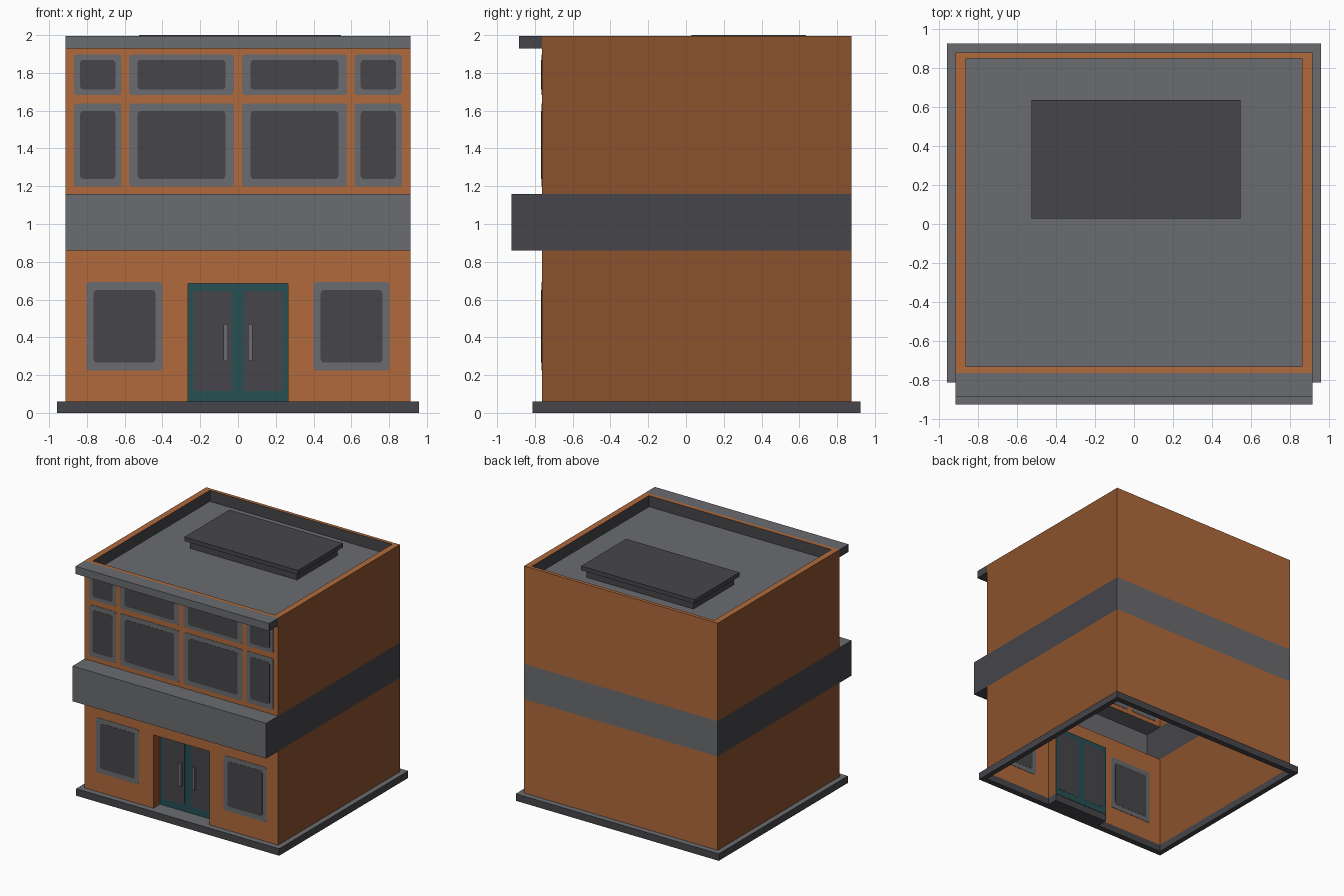
import bpy, bmesh, math

if "Cube" in bpy.data.objects:
    bpy.data.objects.remove(bpy.data.objects["Cube"])


def material(name, rgb):
    m = bpy.data.materials.new(name)
    lin = [(c / 255 / 12.92) if c < 10 else ((c / 255 + 0.055) / 1.055) ** 2.4 for c in rgb]
    m.diffuse_color = (*lin, 1)
    m.use_nodes = True
    m.node_tree.nodes["Principled BSDF"].inputs["Base Color"].default_value = m.diffuse_color
    return m


MATS = [material("orange wall", (176, 106, 60)), material("brown side wall", (139, 82, 45)),
        material("grey trim", (107, 108, 112)), material("dark grey", (70, 69, 74)),
        material("teal door", (38, 80, 84))]
ORANGE, BROWN, GREY, DARK, TEAL = range(5)


def finish(bm, name):
    me = bpy.data.meshes.new(name)
    bm.to_mesh(me)
    bm.free()
    for m in MATS:
        me.materials.append(m)
    ob = bpy.data.objects.new(name, me)
    bpy.context.collection.objects.link(ob)
    return ob


def face(bm, verts, mat):
    f = bm.faces.new(verts)
    f.material_index = mat
    return f


def loft(bm, levels, mats, top=None, bottom=None, skip=()):
    """Join rectangles (x0, x1, y0, y1, z); mats = (front/back, sides) per strip."""
    loops = [[bm.verts.new(p) for p in ((x0, y0, z), (x1, y0, z), (x1, y1, z), (x0, y1, z))]
             for x0, x1, y0, y1, z in levels]
    for i, (lo, up) in enumerate(zip(loops, loops[1:])):
        for j in range(4):
            if (i, j) in skip:
                continue
            k = (j + 1) % 4
            f = face(bm, (lo[j], lo[k], up[k], up[j]), mats[i][j % 2])
            if f.calc_area() < 1e-6:
                bm.faces.remove(f)
    if top is not None:
        face(bm, loops[-1], top)
    if bottom is not None:
        face(bm, loops[0][::-1], bottom)


def box(name, x0, x1, y0, y1, z0, z1, front, side, top, bottom):
    bm = bmesh.new()
    loft(bm, [(x0, x1, y0, y1, z0), (x0, x1, y0, y1, z1)], [(front, side)], top, bottom)
    return finish(bm, name)


def plate(name, x0, x1, z0, z1, y, half, r, mat):
    """Thin upright plate with rounded corners, centred on depth y."""
    pts = []
    for cx, cz, a in ((x1 - r, z1 - r, 0), (x0 + r, z1 - r, 90), (x0 + r, z0 + r, 180), (x1 - r, z0 + r, 270)):
        for s in range(4):
            t = math.radians(a + s * 30)
            pts.append((cx + r * math.cos(t), cz + r * math.sin(t)))
    bm = bmesh.new()
    fr = [bm.verts.new((x, y - half, z)) for x, z in pts]
    bk = [bm.verts.new((x, y + half, z)) for x, z in pts]
    face(bm, fr, mat)
    face(bm, bk[::-1], mat)
    for i in range(len(pts)):
        j = (i + 1) % len(pts)
        face(bm, (fr[j], fr[i], bk[i], bk[j]), mat)
    return finish(bm, name)


X, YF, YB = 0.913, -0.762, 0.877      # wall outline
BAND = -0.925                         # front of projecting band
DX, DZ, DY = 0.264, 0.685, -0.67      # door opening and its depth
G = 0.06                              # plinth height

# Hollow shell: walls, band, parapet and sunken roof
bm = bmesh.new()
wall = (ORANGE, BROWN)
loft(bm, [(-X, X, YF, YB, G), (-X, X, YF, YB, 0.86), (-X, X, BAND, YB, 0.86),
          (-X, X, BAND, YB, 1.16), (-X, X, YF, YB, 1.16), (-X, X, YF, YB, 1.995),
          (-0.86, 0.86, -0.73, 0.848, 1.995), (-0.86, 0.86, -0.73, 0.848, 1.9)],
     [wall, (DARK, DARK), (GREY, DARK), (GREY, GREY), wall, (ORANGE, ORANGE), (DARK, DARK)],
     top=GREY, skip={(0, 0)})


def quad(pts, mat):
    face(bm, [bm.verts.new(p) for p in pts], mat)


# Ground floor front around the door opening
for x0, x1, z0 in ((-X, -DX, G), (DX, X, G), (-DX, DX, DZ)):
    quad(((x0, YF, z0), (x1, YF, z0), (x1, YF, 0.86), (x0, YF, 0.86)), ORANGE)
# Door recess
quad(((-DX, YF, G), (-DX, DY, G), (-DX, DY, DZ), (-DX, YF, DZ)), BROWN)
quad(((DX, DY, G), (DX, YF, G), (DX, YF, DZ), (DX, DY, DZ)), BROWN)
quad(((-DX, YF, DZ), (-DX, DY, DZ), (DX, DY, DZ), (DX, YF, DZ)), BROWN)
finish(bm, "building_shell")

# Plinth ring and door step
bm = bmesh.new()
outer, inner = (-0.957, 0.957, -0.812, 0.925), (-X, X, YF, YB)
loft(bm, [(*outer, 0), (*outer, G), (*inner, G), (*inner, 0), (*outer, 0)],
     [(DARK, DARK), (GREY, GREY), (DARK, DARK), (DARK, DARK)])
finish(bm, "plinth")
box("door_step", -DX, DX, YF, DY, 0, G, DARK, DARK, GREY, DARK)

# Cornice and roof hatch
box("cornice", -X, X, -0.885, YF, 1.93, 1.995, GREY, DARK, GREY, DARK)
box("hatch_base", -0.495, 0.515, 0.058, 0.605, 1.9, 1.965, DARK, DARK, DARK, DARK)
box("hatch_lid", -0.525, 0.545, 0.028, 0.635, 1.965, 2.0, DARK, DARK, DARK, DARK)

# Windows: x range, z range, frame margins, mirrored to both sides
WINDOWS = {"shop": (0.4, 0.803, 0.225, 0.692, 0.038, 0.041),
           "upper_inner": (0.022, 0.577, 1.198, 1.638, 0.045, 0.04),
           "upper_outer": (0.617, 0.868, 1.198, 1.638, 0.032, 0.04),
           "top_inner": (0.022, 0.577, 1.683, 1.898, 0.045, 0.029),
           "top_outer": (0.617, 0.868, 1.683, 1.898, 0.032, 0.029)}
for side, s in (("right", 1), ("left", -1)):
    for n, (a, b, z0, z1, mx, mz) in WINDOWS.items():
        x0, x1 = sorted((a * s, b * s))
        plate(f"{n}_window_frame_{side}", x0, x1, z0, z1, YF, 0.003, 0.015, GREY)
        plate(f"{n}_window_glass_{side}", x0 + mx, x1 - mx, z0 + mz, z1 - mz, YF, 0.0045, 0.018, DARK)
    # Door glass and pull handle
    x0, x1 = sorted((0.03 * s, 0.238 * s))
    plate(f"door_glass_{side}", x0, x1, 0.115, 0.645, DY, 0.0045, 0.015, DARK)
    x0, x1 = sorted((0.053 * s, 0.077 * s))
    box(f"door_handle_{side}", x0, x1, DY - 0.025, DY - 0.004, 0.275, 0.47, GREY, GREY, GREY, GREY)

# Door leaves
box("door", -DX, DX, DY - 0.003, DY + 0.003, G, DZ, TEAL, TEAL, TEAL, TEAL)
